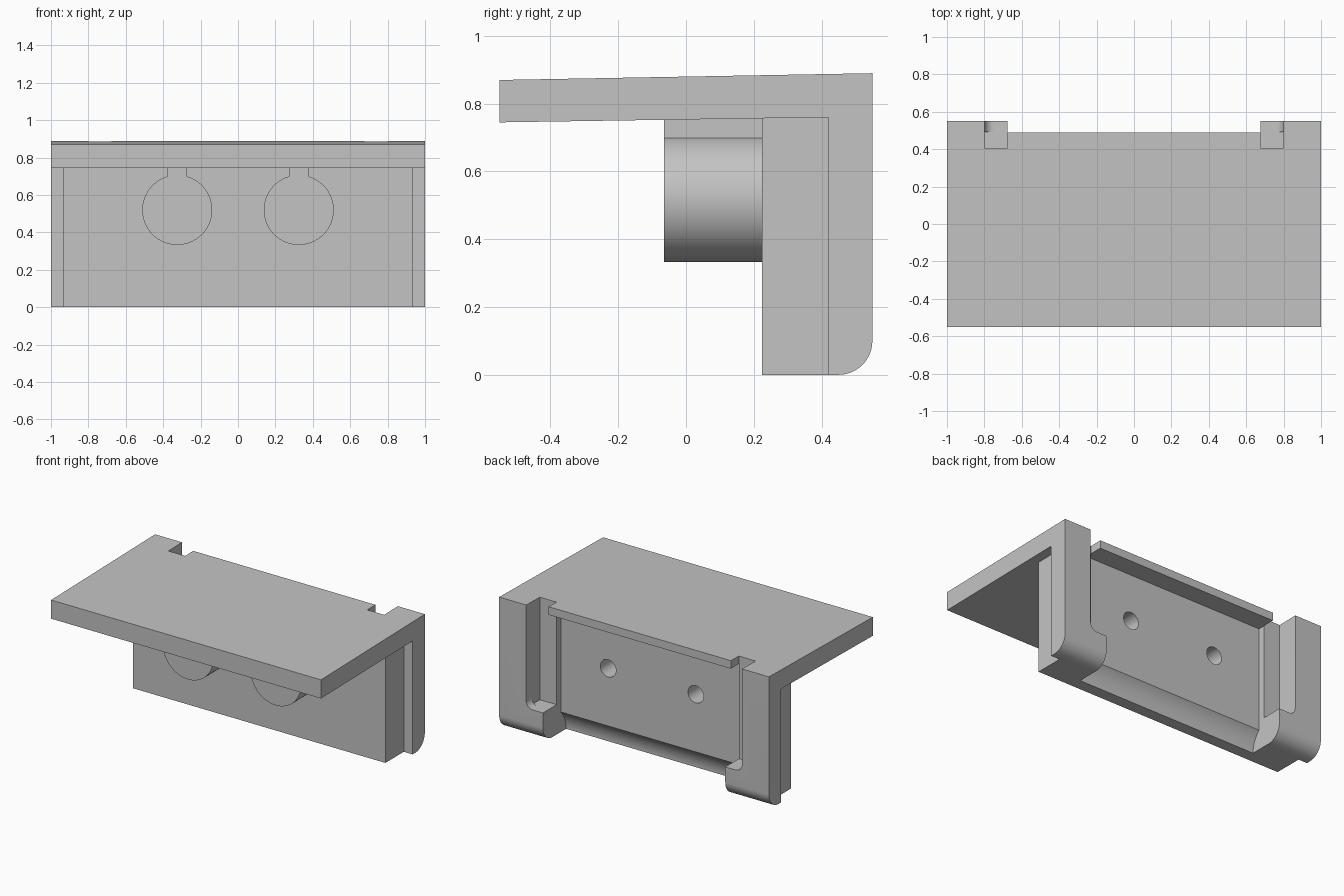
import bpy, bmesh
from math import sin, cos, pi, radians
from mathutils import Vector

cube = bpy.data.objects.get("Cube")
if cube:
    bpy.data.objects.remove(cube, do_unlink=True)

grey = bpy.data.materials.new("plain grey")
grey.use_nodes = True
GREY = (0.55, 0.55, 0.55, 1)
grey.diffuse_color = GREY
grey.node_tree.nodes["Principled BSDF"].inputs["Base Color"].default_value = GREY


def arc(cu, cv, r, start, end, steps=16):
    """Points on an arc, angles in degrees."""
    angles = [radians(start + (end - start) * i / steps) for i in range(steps + 1)]
    return [(cu + r * cos(a), cv + r * sin(a)) for a in angles]


def prism(name, points, axis, lo, hi):
    """Extrude a profile along x (points are y, z) or along y (points are x, z)."""
    def place(u, v, w):
        return Vector((w, u, v)) if axis == "x" else Vector((u, w, v))
    bm = bmesh.new()
    face = bm.faces.new([bm.verts.new(place(u, v, lo)) for u, v in points])
    moved = bmesh.ops.extrude_face_region(bm, geom=[face])["geom"]
    verts = [g for g in moved if isinstance(g, bmesh.types.BMVert)]
    bmesh.ops.translate(bm, verts=verts, vec=place(0, 0, hi - lo))
    bmesh.ops.recalc_face_normals(bm, faces=bm.faces)
    mesh = bpy.data.meshes.new(name)
    bm.to_mesh(mesh)
    bm.free()
    mesh.materials.append(grey)
    obj = bpy.data.objects.new(name, mesh)
    bpy.context.collection.objects.link(obj)
    return obj


def rect(u0, v0, u1, v1):
    return [(u0, v0), (u1, v0), (u1, v1), (u0, v1)]


def combine(target, tool, operation):
    """Apply a boolean and discard the tool."""
    mod = target.modifiers.new(tool.name, "BOOLEAN")
    mod.operation, mod.object, mod.solver = operation, tool, "EXACT"
    bpy.context.view_layer.objects.active = target
    bpy.ops.object.modifier_apply(modifier=mod.name)
    bpy.data.objects.remove(tool, do_unlink=True)


# Sloping shelf with a rear leg rounded at its lower back edge
side = [(-0.55, 0.745), (-0.55, 0.87), (0.55, 0.89)]
side += arc(0.45, 0.10, 0.10, 0, -90) + [(0.42, 0), (0.42, 0.76)]
bracket = prism("shelf_bracket", side, "x", -1, 1)

# Narrower block in front of the leg
combine(bracket, prism("front_block", rect(0.225, 0, 0.44, 0.78), "x", -0.935, 0.935), "UNION")

# Round bosses with necks up to the shelf
for x in (-0.325, 0.325):
    boss = prism("boss", arc(x, 0.52, 0.187, 0, 354.375, 63), "y", -0.065, 0.25)
    neck = prism("neck", rect(x - 0.052, 0.6, x + 0.052, 0.79), "y", -0.065, 0.25)
    combine(boss, neck, "UNION")
    combine(bracket, boss, "UNION")

# Rear recess under a thin lip, with a hollow curve through the bottom
recess = [(0.7, 1), (0.49, 1), (0.49, 0.835), (0.36, 0.835)]
recess += arc(0.493, 0, 0.189, 134.8, 180) + [(0.304, -0.1), (0.7, -0.1)]
combine(bracket, prism("recess", recess, "x", -0.676, 0.676), "DIFFERENCE")

# Slots beside the recess, rounded at the outer lower corner
for s in (-1, 1):
    inner = prism("slot_inner", rect(s * 0.675, 0.2, s * 0.8, 1), "y", 0.405, 0.491)
    combine(bracket, inner, "DIFFERENCE")
    shape = [(0.675, 1), (0.675, 0.2)] + arc(0.75, 0.25, 0.05, -90, 0, 10) + [(0.8, 1)]
    outer = prism("slot_outer", [(s * x, z) for x, z in shape], "y", 0.49, 0.7)
    combine(bracket, outer, "DIFFERENCE")

# Blind screw holes running into the bosses
for x in (-0.325, 0.325):
    hole = prism("screw_hole", arc(x, 0.52, 0.058, 0, 348.75, 31), "y", 0.04, 0.45)
    combine(bracket, hole, "DIFFERENCE")

bpy.ops.object.select_all(action="DESELECT")
bracket.select_set(True)
bpy.context.view_layer.objects.active = bracket
bpy.ops.object.shade_smooth_by_angle(angle=radians(30))
